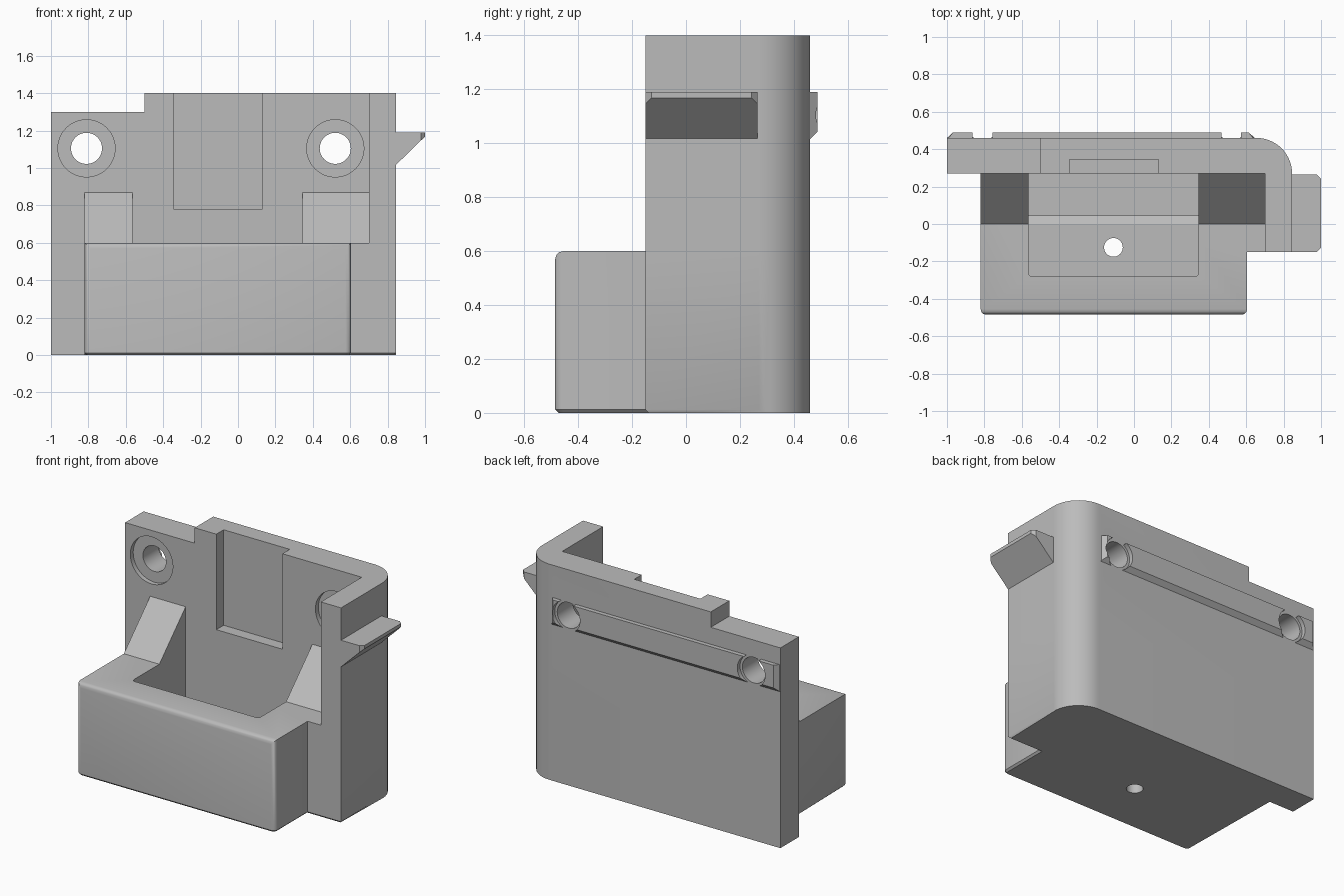
import bpy, bmesh, math

cube = bpy.data.objects.get("Cube")
if cube:
    bpy.data.objects.remove(cube, do_unlink=True)

grey = bpy.data.materials.new("plain grey")
grey.use_nodes = True
GREY = (0.5, 0.5, 0.5, 1)
grey.diffuse_color = GREY
grey.node_tree.nodes["Principled BSDF"].inputs["Base Color"].default_value = GREY


def prism(name, points, axis, start, end, bevels=()):
    """Extrude a 2D outline along an axis; bevels are (edge test, width, segments)."""
    place = {"x": lambda u, v, w: (w, u, v),
             "y": lambda u, v, w: (u, w, v),
             "z": lambda u, v, w: (u, v, w)}[axis]
    bm = bmesh.new()
    rings = [[bm.verts.new(place(u, v, w)) for u, v in points] for w in (start, end)]
    bm.faces.new(rings[0])
    bm.faces.new(rings[1])
    n = len(points)
    for i in range(n):
        j = (i + 1) % n
        bm.faces.new((rings[0][i], rings[0][j], rings[1][j], rings[1][i]))
    bmesh.ops.recalc_face_normals(bm, faces=bm.faces)
    for test, width, segments in bevels:
        edges = [e for e in bm.edges if test(e.verts[0].co, e.verts[1].co)]
        bmesh.ops.bevel(bm, geom=edges, offset=width, segments=segments,
                        profile=0.5, affect="EDGES")
    mesh = bpy.data.meshes.new(name)
    bm.to_mesh(mesh)
    bm.free()
    mesh.materials.append(grey)
    obj = bpy.data.objects.new(name, mesh)
    bpy.context.collection.objects.link(obj)
    return obj


def rect(u0, u1, v0, v1):
    return [(u0, v0), (u1, v0), (u1, v1), (u0, v1)]


def arc(cx, cy, r, start, end, steps):
    angles = [math.radians(start + (end - start) * i / steps) for i in range(steps + 1)]
    return [(cx + r * math.cos(a), cy + r * math.sin(a)) for a in angles]


def circle(cx, cy, r):
    return arc(cx, cy, r, 0, 360, 48)[:-1]


def cut(obj, *cutters):
    for cutter in cutters:
        mod = obj.modifiers.new("cut", "BOOLEAN")
        mod.operation = "DIFFERENCE"
        mod.solver = "EXACT"
        mod.object = cutter
        bpy.context.view_layer.objects.active = obj
        bpy.ops.object.modifier_apply(modifier=mod.name)
        bpy.data.objects.remove(cutter, do_unlink=True)


LEFT, RIGHT, INNER = -1.0, 0.845, 0.70
FRONT, SIDE_FRONT, PLATE, BACK = -0.485, -0.15, 0.27, 0.46
BASE_TOP, TOP = 0.6, 1.4
CAV_L, CAV_R = -0.565, 0.345
HOLES, HOLE_Z = (-0.81, 0.52), 1.105
corner = arc(RIGHT - 0.19, BACK - 0.19, 0.19, 0, 90, 14)

# Base block with rounded front edges and a fine chamfer underneath
at_front = lambda a, b: max(a.y, b.y) < FRONT + 0.001 and a.z + b.z > 0.01
underside = lambda a, b: max(a.z, b.z) < 0.001 and a.y + b.y < 2 * PLATE - 0.01
base = prism("base_block",
             [(LEFT, PLATE), (-0.82, PLATE), (-0.82, FRONT), (0.605, FRONT),
              (0.605, SIDE_FRONT), (RIGHT, SIDE_FRONT)] + corner + [(LEFT, BACK)],
             "z", 0, BASE_TOP, [(at_front, 0.03, 3), (underside, 0.012, 1)])

# Stepped cavity and drain hole
cavity_front = lambda a, b: max(a.y, b.y) < -0.27 and abs(a.z - b.z) > 0.1
cut(base,
    prism("cavity", [(-0.28, 0.7), (-0.28, 0.2), (0, 0.2), (0.045, 0.17),
                     (0.045, 0.1), (PLATE, 0.1), (PLATE, 0.7)],
          "x", CAV_L, CAV_R, [(cavity_front, 0.02, 3)]),
    prism("floor_hole", circle(-0.11, -0.125, 0.05), "z", -0.1, 0.5))

# Upper back plate and side wall
wall = prism("back_and_side_wall",
             [(LEFT, PLATE), (INNER, PLATE), (INNER, SIDE_FRONT), (RIGHT, SIDE_FRONT)]
             + corner + [(LEFT, BACK)], "z", BASE_TOP, TOP)
cut(wall,
    prism("top_notch", rect(-1.1, -0.5, 1.3, 1.5), "y", 0, 0.6),
    prism("front_recess", rect(-0.345, 0.13, 0.78, 1.5), "y", 0.1, 0.345))
for x in HOLES:
    cut(wall,
        prism("screw_hole", circle(x, HOLE_Z, 0.083), "y", 0.1, 0.6),
        prism("counterbore", circle(x, HOLE_Z, 0.153), "y", 0.1, PLATE + 0.03))

# Sloping gussets beside the cavity
gussets = [prism(name, [(0, BASE_TOP), (PLATE, BASE_TOP), (PLATE, 0.87)], "x", x0, x1)
           for name, x0, x1 in (("right_gusset", -0.82, CAV_L),
                                ("left_gusset", CAV_R, INNER))]

# Locating rib on the back, with sloped ends and gaps around the holes
rib = prism("back_rib", [(0.45, 1.015), (BACK, 1.015), (0.488, 1.043),
                         (0.488, 1.19), (0.45, 1.19)], "x", LEFT, 0.645)
for v in rib.data.vertices:
    if v.co.y > 0.47:
        v.co.x += 0.03 if v.co.x < 0 else -0.03
for x in HOLES:
    cut(rib, prism("rib_gap", circle(x, HOLE_Z, 0.1), "y", 0.3, 0.7))

# Wedge-shaped catch on the side wall
tip = lambda a, b: min(a.x, b.x) > 0.99 and abs(a.y - b.y) < 0.01
hook = prism("side_catch", [(RIGHT - 0.02, 1.19), (1, 1.19), (1, 1.168),
                            (RIGHT, 1.017), (RIGHT - 0.02, 1.017)],
             "y", SIDE_FRONT, 0.265, [(tip, 0.022, 1)])

# Smooth the curved walls, keep machined edges sharp
bpy.ops.object.select_all(action="DESELECT")
for obj in (base, wall, rib, hook, *gussets):
    obj.select_set(True)
bpy.context.view_layer.objects.active = base
bpy.ops.object.shade_smooth_by_angle(angle=math.radians(32))
